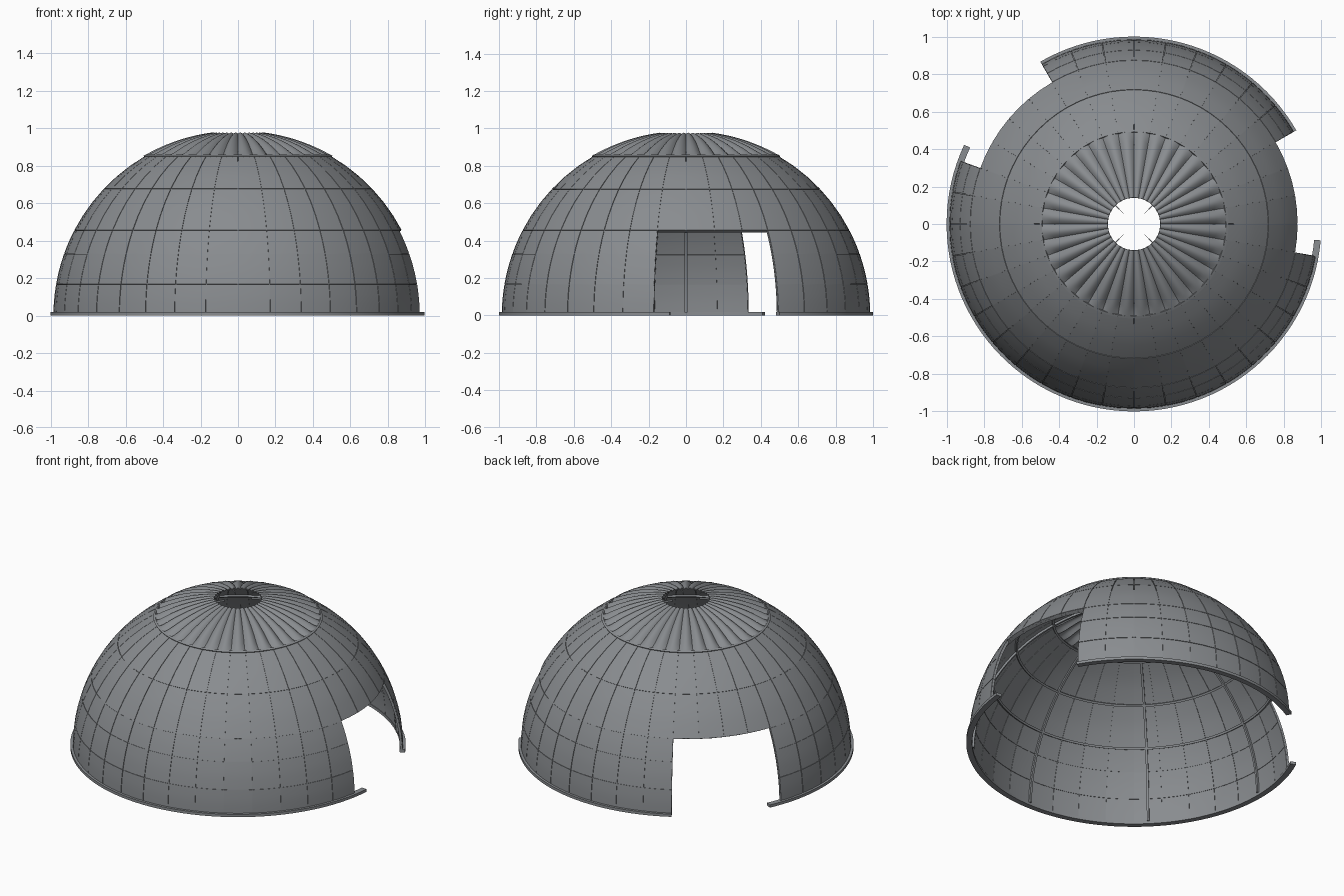
import bpy, bmesh, math

if "Cube" in bpy.data.objects:
    bpy.data.objects.remove(bpy.data.objects["Cube"])

R = 0.977                      # mid-thickness radius of the shell
THICK = 0.016
rad = math.radians

grey = bpy.data.materials.new("steel grey")
grey.diffuse_color = (0.25, 0.263, 0.277, 1)
grey.use_nodes = True
grey.node_tree.nodes["Principled BSDF"].inputs["Base Color"].default_value = grey.diffuse_color


def ball(az, el, r):
    a, e = rad(az), rad(el)
    return (r * math.cos(e) * math.cos(a), r * math.cos(e) * math.sin(a), r * math.sin(e))


def patch(bm, f, nu, nv):
    """Grid surface from f(u, v), both in 0..1."""
    v = [[bm.verts.new(f(i / nu, j / nv)) for j in range(nv + 1)] for i in range(nu + 1)]
    for i in range(nu):
        for j in range(nv):
            bm.faces.new((v[i][j], v[i + 1][j], v[i + 1][j + 1], v[i][j + 1]))


def sphere_patch(bm, a0, a1, e0, e1, r, nu, nv):
    patch(bm, lambda u, v: ball(a0 + (a1 - a0) * u, e0 + (e1 - e0) * v, r), nu, nv)


def finish(name, bm, thickness, angle=35):
    bmesh.ops.remove_doubles(bm, verts=bm.verts, dist=1e-5)
    me = bpy.data.meshes.new(name)
    bm.to_mesh(me)
    bm.free()
    me.materials.append(grey)
    ob = bpy.data.objects.new(name, me)
    bpy.context.collection.objects.link(ob)
    bpy.ops.object.select_all(action='DESELECT')
    ob.select_set(True)
    bpy.context.view_layer.objects.active = ob
    mod = ob.modifiers.new("thickness", 'SOLIDIFY')
    mod.thickness = thickness
    mod.offset = 0
    bpy.ops.object.modifier_apply(modifier=mod.name)
    bpy.ops.object.shade_smooth_by_angle(angle=rad(angle))


# Panel rows; the three lowest rows have two openings
rows = [0.7, 9.7, 19.6, 27.5, 43.3, 60.0]
OPEN_ROWS = 3
walls = [(30, 120), (160, 350)]


def is_wall(az):
    return any(a <= az % 360 < b for a, b in walls)


# Shell panels with narrow grooves, over a thin backing layer
panels, backing = bmesh.new(), bmesh.new()
GAP = 0.0014
for k in range(len(rows) - 1):
    e0, e1 = rows[k], rows[k + 1]
    ge = math.degrees(GAP / R)
    ga = ge / math.cos(rad((e0 + e1) / 2))
    for az in range(0, 360, 10):
        if k < OPEN_ROWS and not is_wall(az):
            continue
        sphere_patch(panels, az + ga, az + 10 - ga, e0 + ge, e1 - ge, R, 2, 3)
        sphere_patch(backing, az, az + 10, e0, e1, R, 2, 3)
finish("shell_panels", panels, THICK)
finish("panel_backing", backing, 0.009)

# Fluted cap with an open centre
cap = bmesh.new()


def flute(u, v):
    az = 360 * u
    el = 59.7 + (81.8 - 59.7) * v
    depth = 0.024 * (1 - 0.7 * v) * min(1, 0.3 + 6 * v)
    groove = (1 - abs(math.sin(rad(18 * az)))) * depth
    return ball(az, el, 0.988 - 0.004 * v - groove)


patch(cap, flute, 36 * 8, 12)
finish("fluted_cap", cap, 0.005)

# Smooth band closing the cap edge
band = bmesh.new()
sphere_patch(band, 0, 360, 59.4, 60.2, 0.983, 108, 1)
finish("cap_edge_band", band, 0.015)

# Base rim along each wall, running past the front wall's ends
rim = bmesh.new()
for a0, a1 in [(30, 120), (155, 355)]:
    def flat(u, v, a0=a0, a1=a1):
        a, r = rad(a0 + (a1 - a0) * u), 0.965 + 0.035 * v
        return (r * math.cos(a), r * math.sin(a), 0.009)
    patch(rim, flat, (a1 - a0) // 3, 1)
finish("base_rim", rim, 0.018)

# Inner ribs every 45 degrees, shortened above the openings
ribs = bmesh.new()
for az in range(0, 360, 45):
    start = 1.0 if is_wall(az) else rows[OPEN_ROWS]
    end = 85.2 if az % 90 else 81.6

    def rib(u, v, az=az, start=start, end=end):
        el = start + (end - start) * v
        t = max(0, (el - 60) / 25.2)
        s = (0.007 - 0.0055 * t) * (2 * u - 1)
        a = rad(az)
        x, y, z = ball(az, el, 0.9625 + 0.008 * t)
        return (x - s * math.sin(a), y + s * math.cos(a), z)
    patch(ribs, rib, 1, 28)
finish("inner_ribs", ribs, 0.013)

# Inner hoops above the openings, halfway up and under the cap
hoops = bmesh.new()
for el in (27.95, 43.3, 60.0):
    sphere_patch(hoops, 0, 360, el - 0.4, el + 0.4, 0.964, 108, 1)
finish("inner_hoops", hoops, 0.012)
